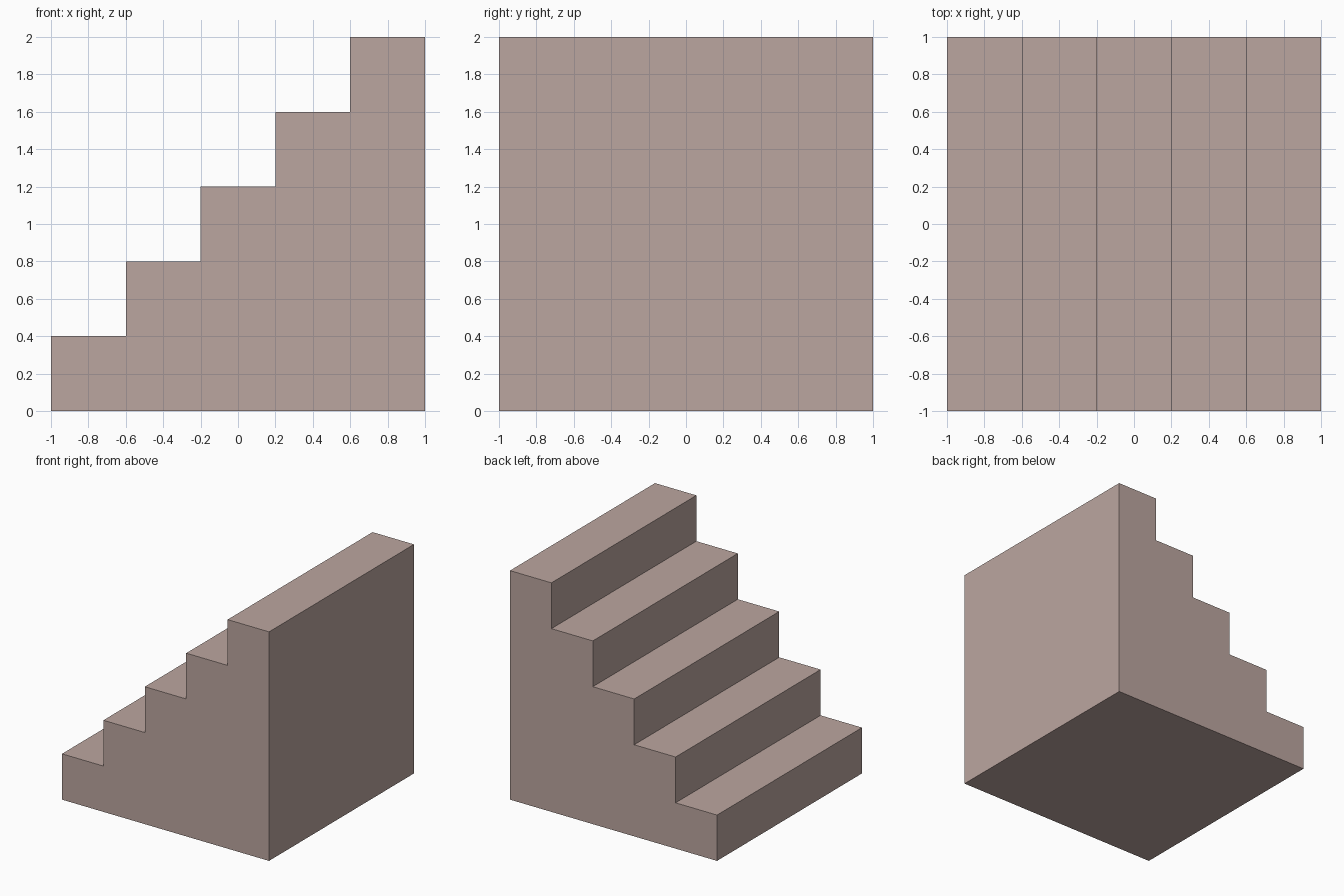
import bpy, bmesh

if "Cube" in bpy.data.objects:
    bpy.data.objects.remove(bpy.data.objects["Cube"])

STEPS, SIZE = 5, 2.0
d = SIZE / STEPS
half = SIZE / 2

# Stair profile in the xz plane, rising towards +x
profile = [(half, 0), (-half, 0)]
for i in range(STEPS):
    x, z = -half + i * d, (i + 1) * d
    profile += [(x, z), (x + d, z)]

# Extrude the profile across the full width
bm = bmesh.new()
side = bm.faces.new([bm.verts.new((x, -half, z)) for x, z in profile])
ext = bmesh.ops.extrude_face_region(bm, geom=[side], use_keep_orig=True)
bmesh.ops.translate(bm, vec=(0, SIZE, 0),
                    verts=[g for g in ext["geom"] if isinstance(g, bmesh.types.BMVert)])
bmesh.ops.recalc_face_normals(bm, faces=bm.faces)

mesh = bpy.data.meshes.new("staircase")
bm.to_mesh(mesh)
bm.free()
staircase = bpy.data.objects.new("staircase", mesh)
bpy.context.collection.objects.link(staircase)

# Dusty pink-brown stone
mat = bpy.data.materials.new("stone")
mat.diffuse_color = (0.50, 0.38, 0.35, 1)
mat.use_nodes = True
mat.node_tree.nodes["Principled BSDF"].inputs["Base Color"].default_value = mat.diffuse_color
mesh.materials.append(mat)
